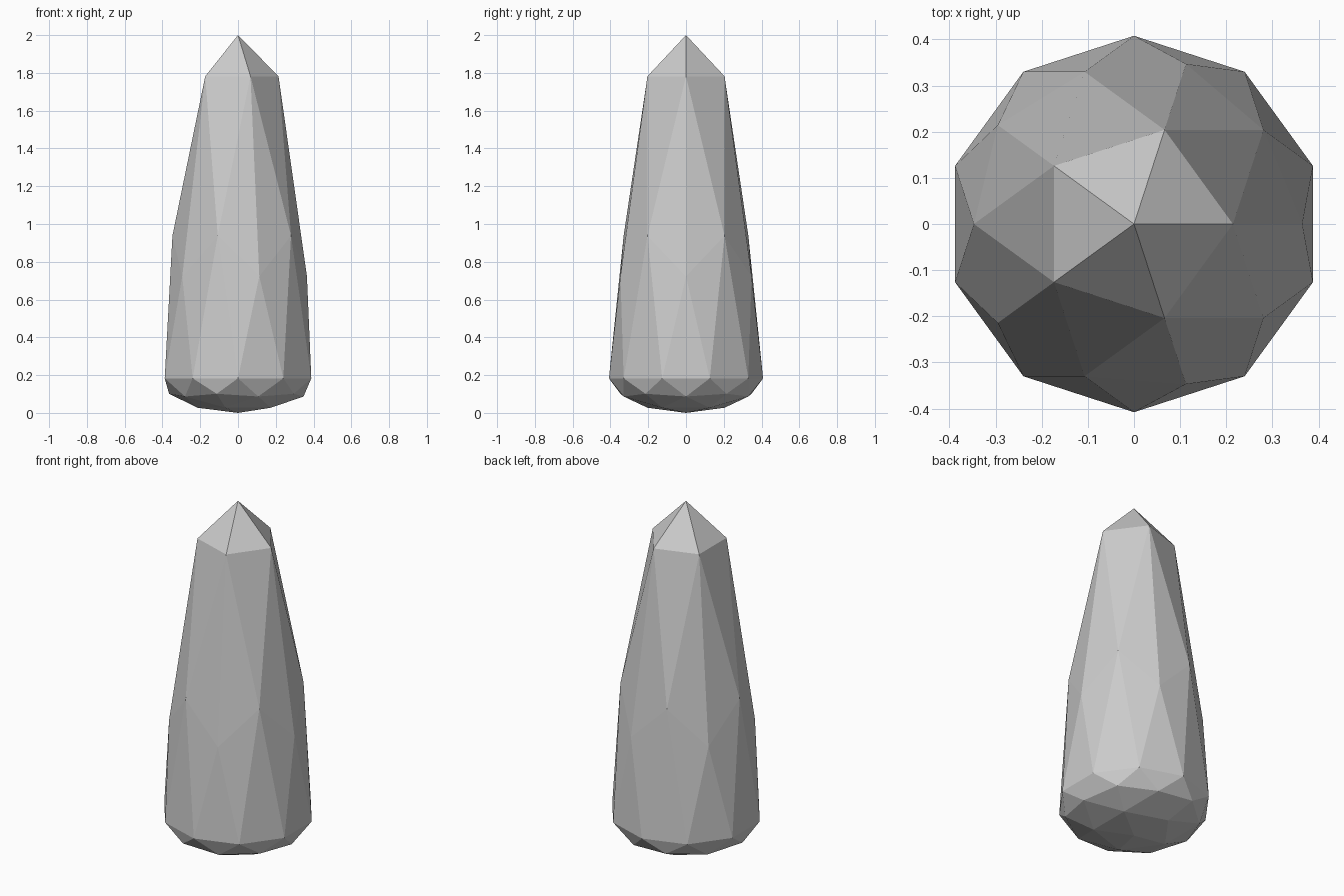
import bpy

if "Cube" in bpy.data.objects:
    bpy.data.objects.remove(bpy.data.objects["Cube"])

# Low-poly stone spike: an icosphere with its upper rings drawn up to a point
RADIUS = 0.408
BELT = 0.183  # height of the widest ring
UPPER = {0.447: 0.723, 0.526: 0.938, 0.851: 1.782, 1.0: 2.0}

bpy.ops.mesh.primitive_ico_sphere_add(subdivisions=2, radius=1, location=(0, 0, 0))
spike = bpy.context.object
spike.name = "stone_spike"

for v in spike.data.vertices:
    z = v.co.z
    v.co.x *= RADIUS
    v.co.y *= RADIUS
    if z > 0.1:
        v.co.z = UPPER[min(UPPER, key=lambda ring: abs(ring - z))]
    else:
        # Shallow rounded base
        v.co.z = BELT * (1 + z)

bpy.ops.object.shade_flat()
